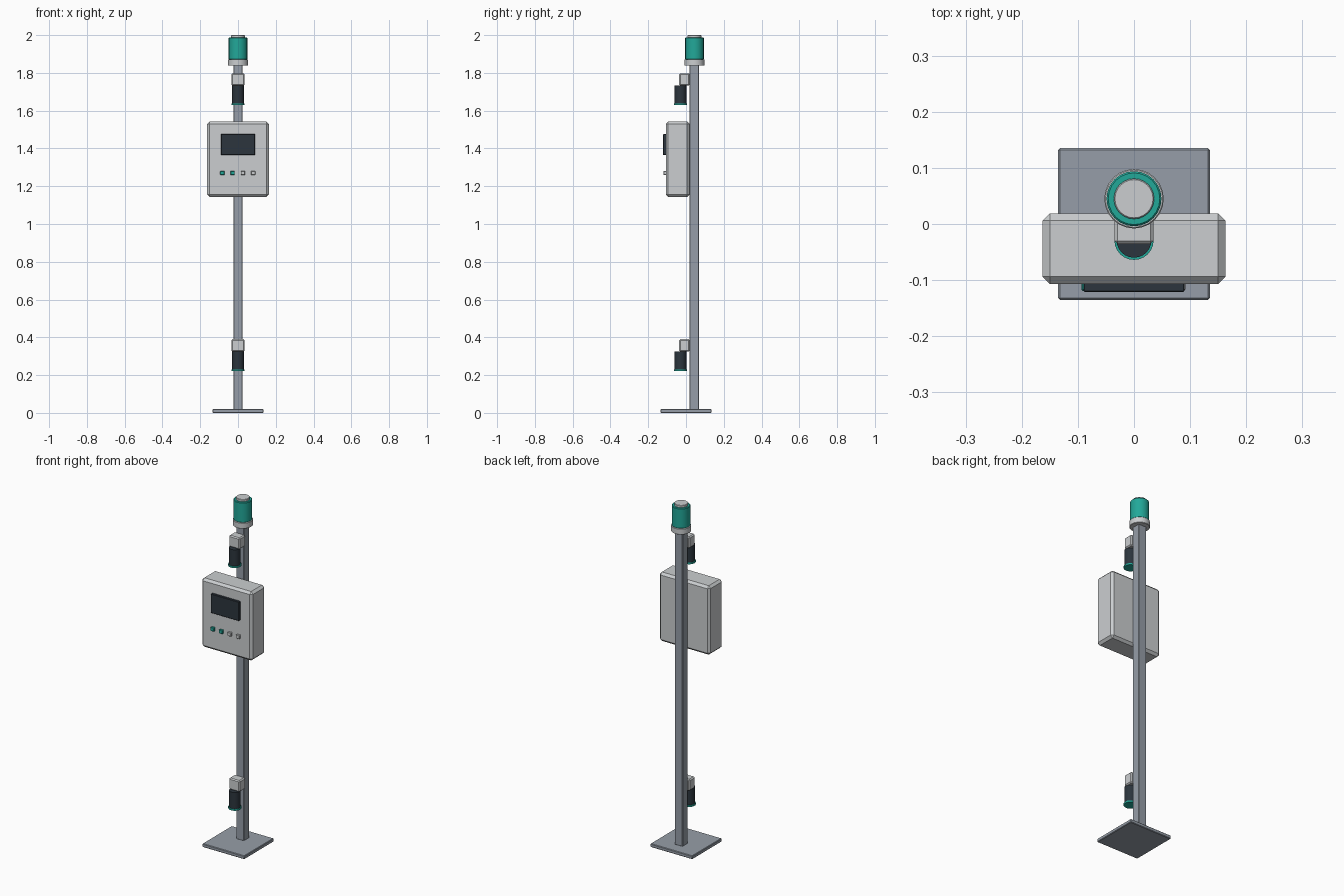
import bpy
import bmesh
from mathutils import Matrix, Vector

if "Cube" in bpy.data.objects:
    bpy.data.objects.remove(bpy.data.objects["Cube"])


def material(name, r, g, b):
    m = bpy.data.materials.new(name)
    lin = [((c / 255 + 0.055) / 1.055) ** 2.4 for c in (r, g, b)]
    m.diffuse_color = (*lin, 1)
    m.use_nodes = True
    m.node_tree.nodes["Principled BSDF"].inputs["Base Color"].default_value = m.diffuse_color
    return m


LIGHT = material("light grey", 203, 206, 208)
STEEL = material("steel grey", 150, 158, 168)
TEAL = material("teal", 34, 168, 153)
DARK = material("dark slate", 44, 53, 61)


def finish(name, bm, mat, bevel):
    if bevel:
        edges = [e for e in bm.edges if e.calc_face_angle() > 0.8]
        bmesh.ops.bevel(bm, geom=edges, offset=bevel, segments=1,
                        affect='EDGES', profile=0.5)
    mesh = bpy.data.meshes.new(name)
    bm.to_mesh(mesh)
    bm.free()
    mesh.materials.append(mat)
    ob = bpy.data.objects.new(name, mesh)
    bpy.context.collection.objects.link(ob)
    return ob


def box(name, lo, hi, mat, bevel=0.0):
    lo, hi = Vector(lo), Vector(hi)
    bm = bmesh.new()
    bmesh.ops.create_cube(bm, size=1, matrix=Matrix.Translation((lo + hi) / 2)
                          @ Matrix.Diagonal((*(hi - lo), 1)))
    return finish(name, bm, mat, bevel)


def cylinder(name, y, z0, z1, r, mat, bevel=0.0, sides=24):
    bm = bmesh.new()
    bmesh.ops.create_cone(bm, cap_ends=True, segments=sides, radius1=r, radius2=r,
                          depth=z1 - z0,
                          matrix=Matrix.Translation((0, y, (z0 + z1) / 2)))
    ob = finish(name, bm, mat, bevel)
    bpy.ops.object.select_all(action='DESELECT')
    ob.select_set(True)
    bpy.context.view_layer.objects.active = ob
    bpy.ops.object.shade_smooth_by_angle(angle=0.6)
    return ob


# Stand
box("base_plate", (-0.135, -0.135, 0), (0.135, 0.135, 0.02), STEEL, 0.003)
box("pole", (-0.025, 0.018, 0.018), (0.025, 0.068, 1.845), STEEL, 0.003)

# Control box with screen and four buttons
box("control_box", (-0.163, -0.107, 1.143), (0.163, 0.019, 1.543), LIGHT, 0.013)
box("screen", (-0.09, -0.121, 1.365), (0.09, -0.105, 1.476), DARK, 0.002)
for i in range(4):
    x = -0.083 + 0.0545 * i
    box(f"button_{i + 1}", (x - 0.011, -0.119, 1.259), (x + 0.011, -0.105, 1.281),
        TEAL if i < 2 else LIGHT, 0.002)

# Two sensors hanging from brackets on the pole
for label, z in (("lower", 0.222), ("upper", 1.63)):
    box(f"{label}_bracket", (-0.035, -0.036, z + 0.102), (0.035, 0.019, z + 0.168),
        LIGHT, 0.006)
    cylinder(f"{label}_sensor", -0.029, z + 0.008, z + 0.104, 0.031, DARK)
    cylinder(f"{label}_sensor_lens", -0.029, z, z + 0.009, 0.035, TEAL)

# Beacon on top
cylinder("beacon_collar", 0.045, 1.838, 1.872, 0.053, LIGHT, 0.002)
cylinder("beacon_lamp", 0.045, 1.871, 1.988, 0.049, TEAL, 0.003)
cylinder("beacon_cap", 0.045, 1.986, 2.0, 0.036, LIGHT, 0.002)
